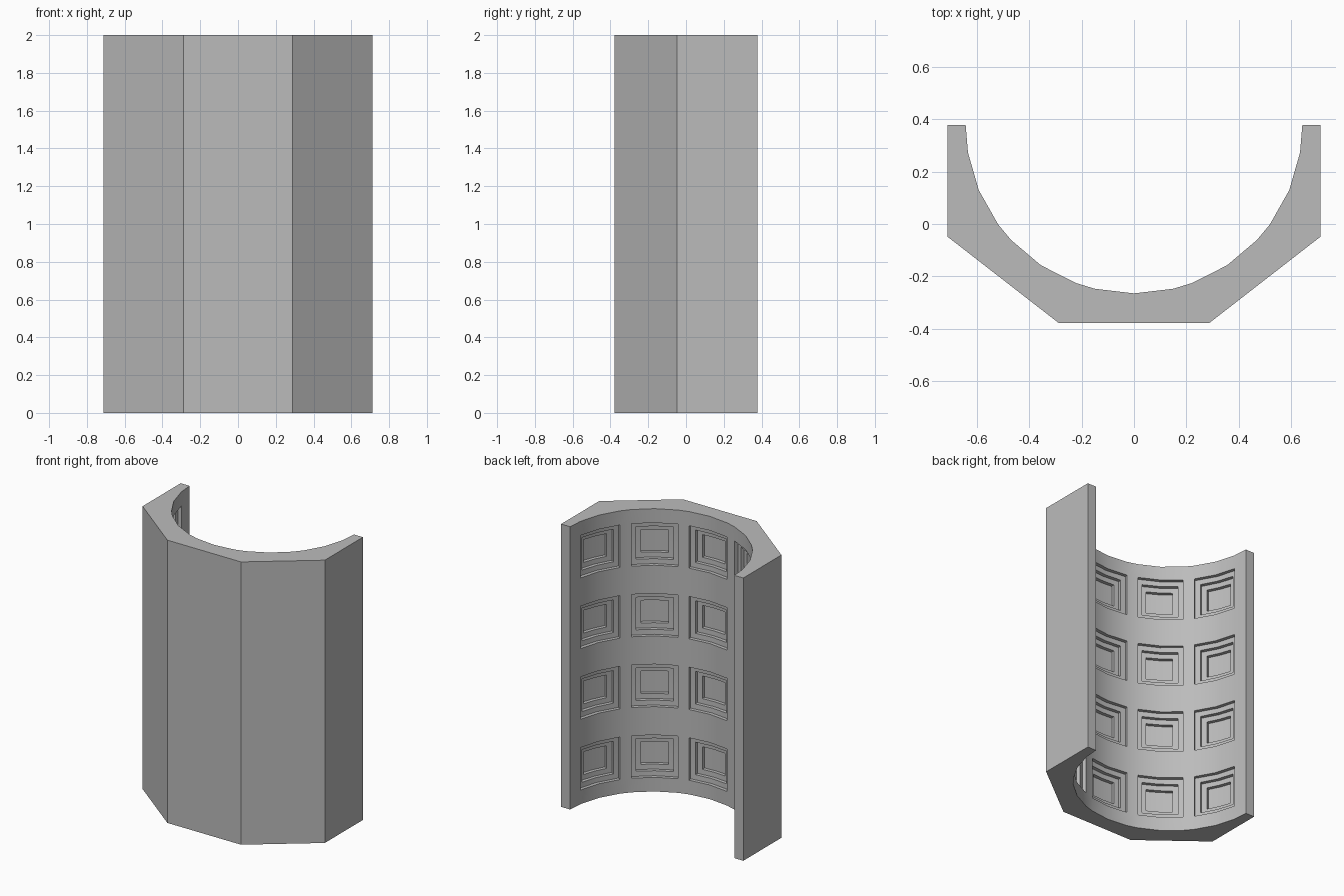
import bpy, bmesh, math

if "Cube" in bpy.data.objects:
    bpy.data.objects.remove(bpy.data.objects["Cube"])

HALF_X, HALF_Y, HEIGHT = 0.713, 0.378, 2.0
R = 0.643                      # inner radius, centred on the rear edge
COLS, ROWS = 5, 4
HALF_A, PITCH_A = 13.4, 33.6   # coffer half width and spacing in degrees
HALF_H, PITCH_Z = 0.15, 0.5
STEPS, STEP_DEPTH = 3, 0.025
STEP_A, STEP_H = 3.1, 0.035    # inset of each step

bm = bmesh.new()


def pt(angle, z, r=R):
    a = math.radians(angle)
    return bm.verts.new((r * math.cos(a), HALF_Y - r * math.sin(a), z))


def quad(*v):
    return bm.faces.new(v)


def coffer(ca, cz):
    """Stepped square recess, two segments wide, following the curve."""
    def ring(a, h, r):
        top = [pt(ca + k * a, cz + h, r) for k in (-1, 0, 1)]
        low = [pt(ca + k * a, cz - h, r) for k in (1, 0, -1)]
        return top + low
    a, h, r = HALF_A, HALF_H, R
    prev = ring(a, h, r)
    for i in range(STEPS):
        r += STEP_DEPTH
        rings = [ring(a, h, r)]
        if i < STEPS - 1:
            a, h = a - STEP_A, h - STEP_H
            rings.append(ring(a, h, r))
        for new in rings:
            for k in range(6):
                n = (k + 1) % 6
                quad(prev[k], prev[n], new[n], new[k])
            prev = new
    quad(prev[0], prev[1], prev[4], prev[5])
    quad(prev[1], prev[2], prev[3], prev[4])


# angle and height lines of the inner wall
angles, zs = [0.0], [0.0]
for c in range(COLS):
    ca = 90 + (c - (COLS - 1) / 2) * PITCH_A
    angles += [ca - HALF_A, ca, ca + HALF_A]
angles.append(180.0)
for row in range(ROWS):
    cz = PITCH_Z * (row + 0.5)
    zs += [cz - HALF_H, cz + HALF_H]
zs.append(HEIGHT)

# inner wall with coffers
for j in range(len(zs) - 1):
    for i in range(len(angles) - 1):
        if j % 2 == 1 and i % 3 != 0:
            if i % 3 == 1:
                coffer(angles[i + 1], (zs[j] + zs[j + 1]) / 2)
            continue
        quad(pt(angles[i], zs[j]), pt(angles[i + 1], zs[j]),
             pt(angles[i + 1], zs[j + 1]), pt(angles[i], zs[j + 1]))

# faceted outer wall and rear edges
outer = [(R, HALF_Y), (HALF_X, HALF_Y), (HALF_X, -0.048), (0.288, -HALF_Y),
         (-0.288, -HALF_Y), (-HALF_X, -0.048), (-HALF_X, HALF_Y), (-R, HALF_Y)]
for (x0, y0), (x1, y1) in zip(outer, outer[1:]):
    quad(*[bm.verts.new(p) for p in ((x0, y0, 0), (x1, y1, 0),
                                     (x1, y1, HEIGHT), (x0, y0, HEIGHT))])

# top and bottom caps
for z in (0.0, HEIGHT):
    inner = [pt(a, z) for a in reversed(angles[1:-1])]
    bm.faces.new([bm.verts.new((x, y, z)) for x, y in outer] + inner)

bmesh.ops.remove_doubles(bm, verts=bm.verts, dist=0.0005)
bmesh.ops.recalc_face_normals(bm, faces=bm.faces)
mesh = bpy.data.meshes.new("coffered_half_vault")
bm.to_mesh(mesh)
bm.free()

stone = bpy.data.materials.new("grey stone")
stone.diffuse_color = (0.5, 0.5, 0.5, 1)
stone.use_nodes = True
stone.node_tree.nodes["Principled BSDF"].inputs["Base Color"].default_value = stone.diffuse_color
mesh.materials.append(stone)

vault = bpy.data.objects.new("coffered_half_vault", mesh)
bpy.context.collection.objects.link(vault)
bpy.context.view_layer.objects.active = vault
vault.select_set(True)
bpy.ops.object.shade_smooth_by_angle(angle=math.radians(30))
